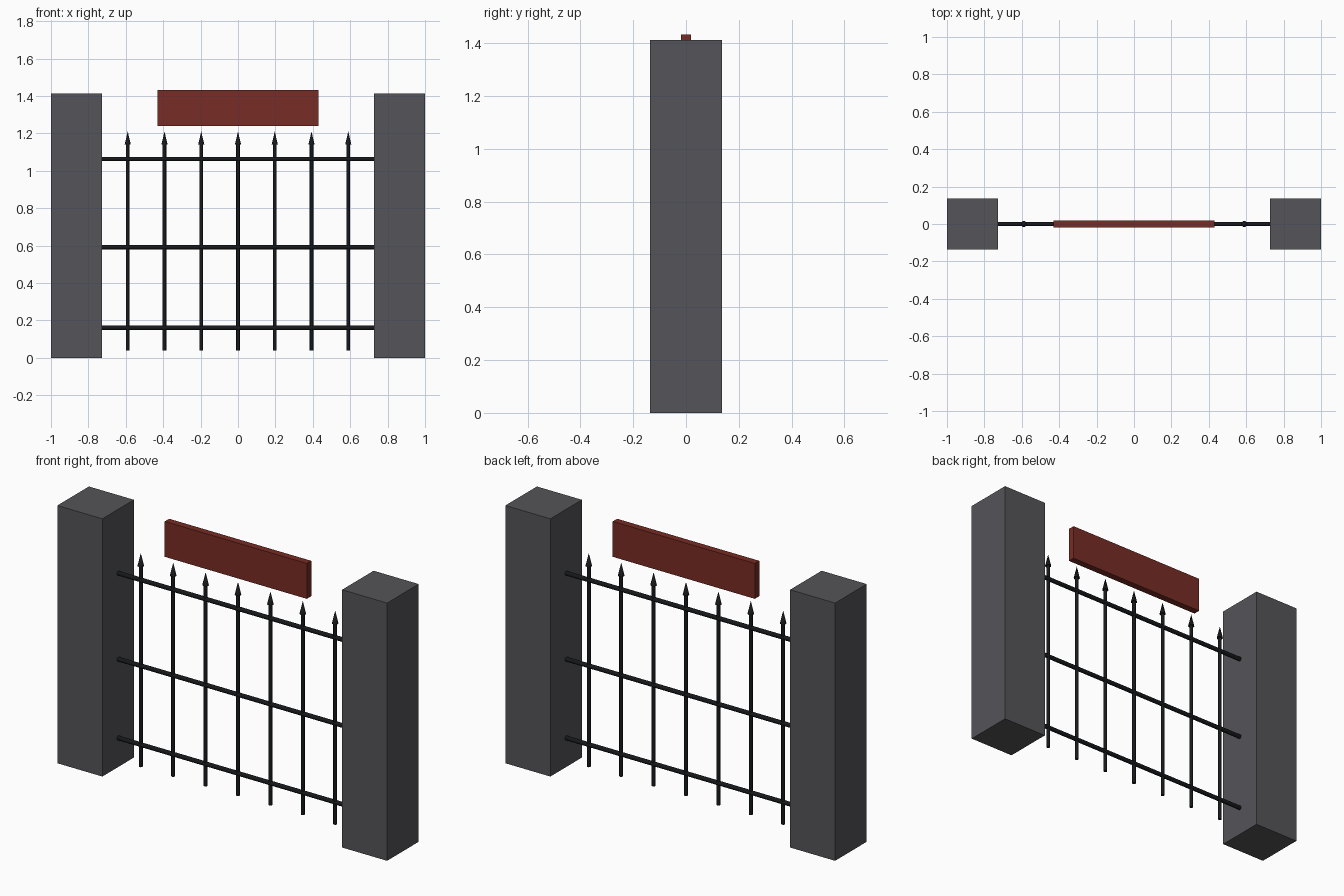
import bpy
from math import pi

if "Cube" in bpy.data.objects:
    bpy.data.objects.remove(bpy.data.objects["Cube"])


def material(name, colour):
    m = bpy.data.materials.new(name)
    m.diffuse_color = (*colour, 1)
    m.use_nodes = True
    m.node_tree.nodes["Principled BSDF"].inputs["Base Color"].default_value = m.diffuse_color
    return m


STONE = material("dark_stone", (0.09, 0.09, 0.10))
IRON = material("black_iron", (0.008, 0.009, 0.010))
RED = material("red_board", (0.19, 0.025, 0.018))


def finish(name, mat):
    ob = bpy.context.object
    ob.name = name
    ob.data.materials.append(mat)
    return ob


def box(name, centre, size, mat):
    bpy.ops.mesh.primitive_cube_add(size=1, location=centre)
    ob = finish(name, mat)
    ob.scale = size
    bpy.ops.object.transform_apply(location=False, rotation=False, scale=True)


def rod(name, centre, radius, length, mat, rotation=(0, 0, 0), tip=None):
    r2 = radius if tip is None else tip
    bpy.ops.mesh.primitive_cone_add(vertices=12, radius1=radius, radius2=r2, depth=length,
                                    location=centre, rotation=rotation)
    finish(name, mat)
    bpy.ops.object.shade_smooth_by_angle(angle=pi / 5)


# Square pillars on both sides
for side, label in ((-1, "left"), (1, "right")):
    box(f"{label}_pillar", (side * 0.8635, 0, 0.7065), (0.273, 0.273, 1.413), STONE)

# Horizontal rails between the pillars
for label, z in (("bottom", 0.16), ("middle", 0.592), ("top", 1.063)):
    rod(f"{label}_rail", (0, 0, z), 0.0118, 1.456, IRON, rotation=(0, pi / 2, 0))

# Upright bars with pointed spear tips
for i in range(7):
    x = (i - 3) * 0.1965
    rod(f"bar_{i + 1}", (x, 0, 0.591), 0.0098, 1.102, IRON)
    rod(f"spear_tip_{i + 1}", (x, 0, 1.175), 0.0165, 0.07, IRON, tip=0)

# Plain board above the gate
box("sign_board", (0, 0, 1.336), (0.862, 0.038, 0.194), RED)
